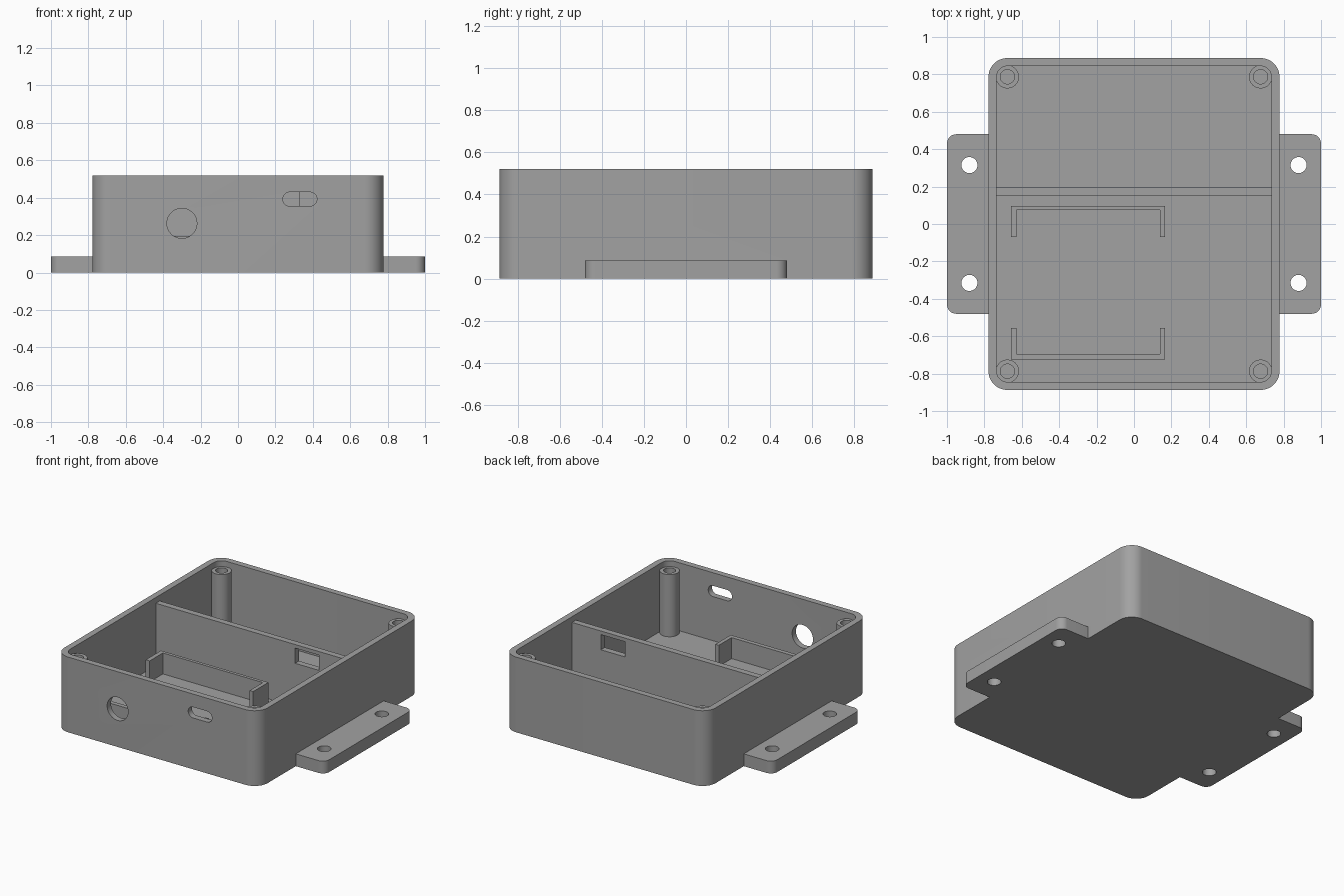
import bpy, bmesh, math
from mathutils import Matrix

cube = bpy.data.objects.get("Cube")
if cube:
    bpy.data.objects.remove(cube, do_unlink=True)

grey = bpy.data.materials.new("matte grey plastic")
grey.use_nodes = True
colour = (0.36, 0.36, 0.36, 1)
grey.diffuse_color = colour
grey.node_tree.nodes["Principled BSDF"].inputs["Base Color"].default_value = colour


def finish(name, bm):
    bmesh.ops.recalc_face_normals(bm, faces=bm.faces)
    mesh = bpy.data.meshes.new(name)
    bm.to_mesh(mesh)
    bm.free()
    mesh.materials.append(grey)
    obj = bpy.data.objects.new(name, mesh)
    bpy.context.collection.objects.link(obj)
    return obj


def block(name, x, y, z, r=0, axis="Z", segs=12):
    """Box over three (low, high) ranges; edges along the axis are rounded by r."""
    bm = bmesh.new()
    bmesh.ops.create_cube(bm, size=1)
    for v in bm.verts:
        for i, (lo, hi) in enumerate((x, y, z)):
            v.co[i] = lo if v.co[i] < 0 else hi
    if r:
        k = "XYZ".index(axis)
        edges = [e for e in bm.edges
                 if abs(e.verts[0].co[k] - e.verts[1].co[k]) > 1e-5
                 and all(abs(e.verts[0].co[i] - e.verts[1].co[i]) < 1e-5
                         for i in range(3) if i != k)]
        bmesh.ops.bevel(bm, geom=edges, offset=r, segments=segs,
                        profile=0.5, affect="EDGES")
    return finish(name, bm)


def cylinder(name, x, y, z0, z1, r):
    bm = bmesh.new()
    bmesh.ops.create_cone(bm, cap_ends=True, segments=48, radius1=r, radius2=r,
                          depth=z1 - z0, matrix=Matrix.Translation((x, y, (z0 + z1) / 2)))
    return finish(name, bm)


def combine(obj, other, operation="DIFFERENCE"):
    mod = obj.modifiers.new("combine", "BOOLEAN")
    mod.operation = operation
    mod.solver = "EXACT"
    mod.object = other
    bpy.context.view_layer.objects.active = obj
    bpy.ops.object.modifier_apply(modifier=mod.name)
    bpy.data.objects.remove(other, do_unlink=True)


FLOOR, LEDGE, TOP = 0.05, 0.48, 0.52
parts = []

# Outer shell with the mounting flange on both sides
shell = block("enclosure_shell", (-0.778, 0.778), (-0.887, 0.887), (0, TOP), 0.1)
combine(shell, block("flange", (-1, 1), (-0.48, 0.48), (0, 0.085), 0.05), "UNION")
combine(shell, block("cavity", (-0.735, 0.735), (-0.845, 0.845), (FLOOR, 1), 0.06))
for sx in (-1, 1):
    for sy in (-1, 1):
        combine(shell, cylinder("flange_hole", sx * 0.88, sy * 0.315, -0.1, 0.2, 0.043))

# Round cable hole and pill-shaped port in the front wall
combine(shell, block("cable_hole", (-0.38, -0.22), (-1, -0.8), (0.183, 0.343), 0.0799, "Y"))
combine(shell, block("port_slot", (0.24, 0.422), (-1, -0.8), (0.355, 0.43), 0.0374, "Y"))
parts.append(shell)

# Corner screw posts
for sx, side in ((-1, "right"), (1, "left")):
    for sy, end in ((-1, "front"), (1, "back")):
        x, y = sx * 0.677, sy * 0.787
        post = cylinder(f"screw_post_{end}_{side}", x, y, FLOOR - 0.01, LEDGE, 0.062)
        combine(post, cylinder("screw_hole", x, y, 0.13, 1, 0.038))
        parts.append(post)

# Dividing wall with a cable window
divider = block("divider_wall", (-0.74, 0.74), (0.152, 0.195), (FLOOR - 0.01, LEDGE))
combine(divider, block("cable_window", (0.33, 0.515), (0, 0.4), (0.35, 0.455)))
parts.append(divider)

# Square holder with open sides, leaving a bracket at front and back
holder = block("component_holder", (-0.657, 0.165), (-0.725, 0.097), (FLOOR - 0.01, 0.195))
combine(holder, block("holder_pocket", (-0.627, 0.138), (-0.695, 0.075), (0, 1)))
combine(holder, block("holder_gap", (-1, 1), (-0.555, -0.07), (0, 1)))
parts.append(holder)

# Smooth the rounded walls, keep edges crisp
for obj in bpy.context.scene.objects:
    obj.select_set(obj in parts)
bpy.context.view_layer.objects.active = shell
bpy.ops.object.shade_smooth_by_angle(angle=math.radians(30))
